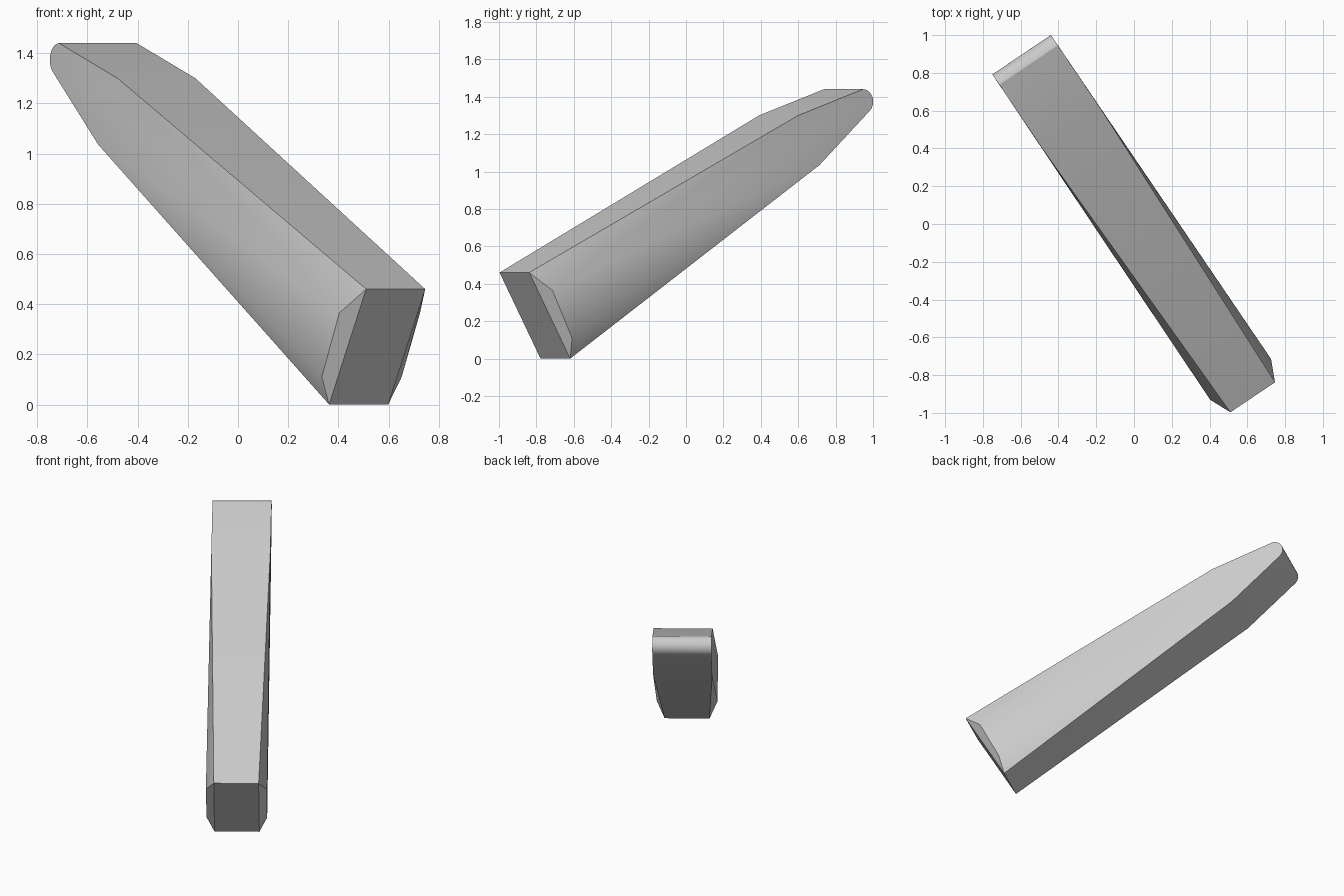
import bpy, bmesh, math
from mathutils import Matrix

cube = bpy.data.objects.get("Cube")
if cube:
    bpy.data.objects.remove(cube, do_unlink=True)

grey = bpy.data.materials.new("plain grey")
grey.use_nodes = True
colour = (0.6, 0.6, 0.6, 1)
grey.diffuse_color = colour
grey.node_tree.nodes["Principled BSDF"].inputs["Base Color"].default_value = colour

# Side outline as (half width, length, height): butt, top bend, round tip, belly bend, heel
END, WIDE, STEPS = 0.142, 0.187, 10
outline = [(END, -1.112, 0.46), (WIDE, 0.592, 1.30)]
for i in range(STEPS + 1):
    a = math.radians(90 - 137 * i / STEPS)
    outline.append((WIDE, 1.01 + 0.066 * math.cos(a), 1.374 + 0.066 * math.sin(a)))
outline += [(WIDE, 0.73, 1.035), (END, -0.848, 0)]
# Bulging corners near the butt, upper and lower
bulge = [(0.194, -0.998, 0.365), (0.192, -0.87, 0.11)]

bm = bmesh.new()
sides = []
for s in (-1, 1):
    rim = [bm.verts.new((s * w, u, z)) for w, u, z in outline]
    upper, lower = [bm.verts.new((s * w, u, z)) for w, u, z in bulge]
    belly, heel = rim[-2:]
    # Flank: fan from the upper bulge, then the lower strip and the butt chamfer
    for a, b in zip(rim[:-2], rim[1:-1]):
        bm.faces.new((upper, a, b))
    bm.faces.new((upper, belly, lower))
    bm.faces.new((lower, belly, heel))
    bm.faces.new((rim[0], upper, lower, heel))
    sides.append(rim)

# Top, tip, underside and butt between the two flanks
left, right = sides
for i in range(len(left)):
    j = (i + 1) % len(left)
    bm.faces.new((left[i], left[j], right[j], right[i]))
bmesh.ops.recalc_face_normals(bm, faces=bm.faces)

# Turn the bar to its diagonal heading
bm.transform(Matrix.Rotation(math.radians(34), 4, "Z") @ Matrix.Translation((0.008, 0, 0)))

mesh = bpy.data.meshes.new("slanted_bar")
bm.to_mesh(mesh)
bm.free()
mesh.materials.append(grey)
bar = bpy.data.objects.new("slanted_bar", mesh)
bpy.context.collection.objects.link(bar)
bpy.ops.object.select_all(action="DESELECT")
bar.select_set(True)
bpy.context.view_layer.objects.active = bar
bpy.ops.object.shade_smooth_by_angle(angle=math.radians(25))
